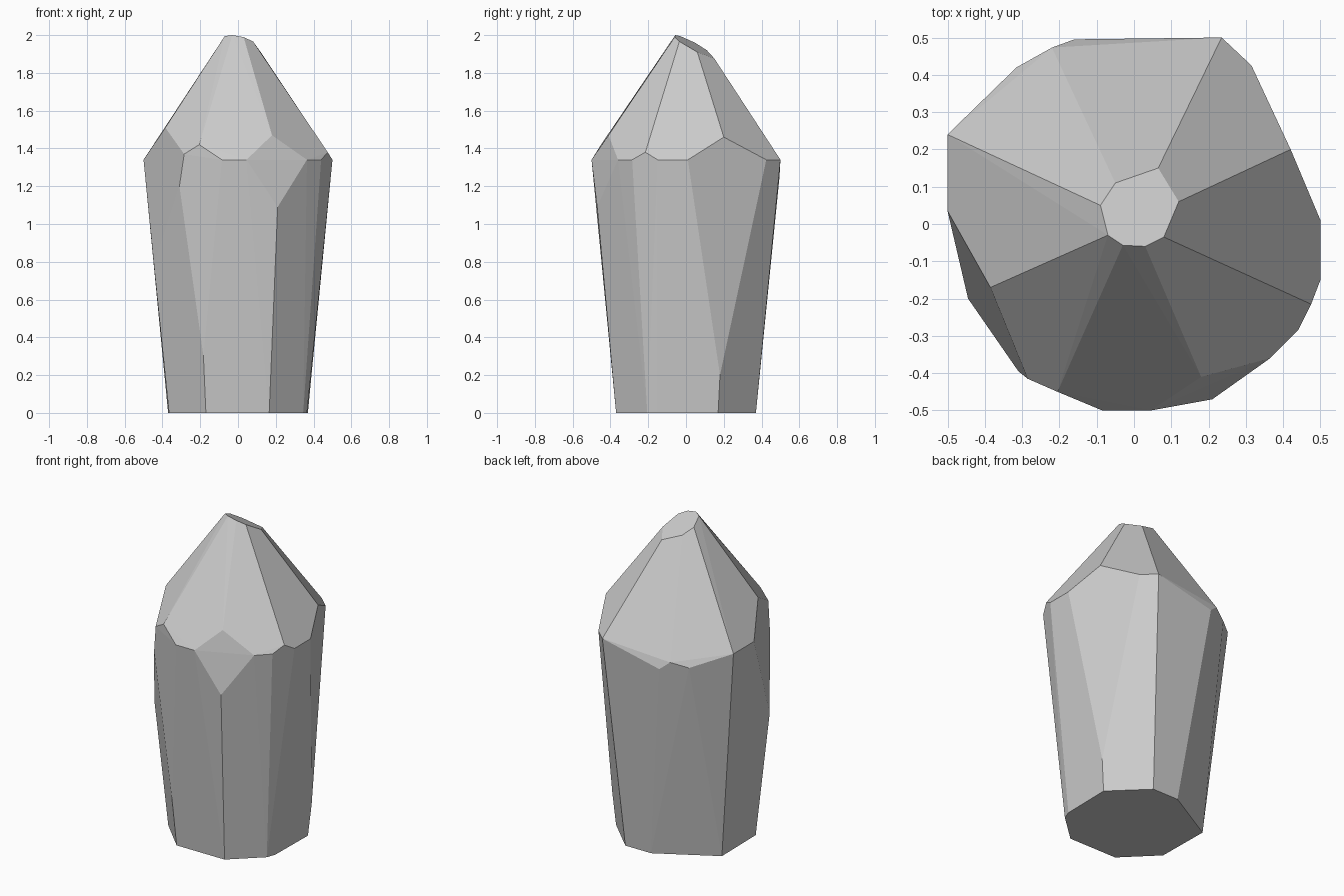
import bpy
import bmesh
from math import radians

# Remove the default object
default_cube = bpy.data.objects.get("Cube")
if default_cube:
    bpy.data.objects.remove(default_cube, do_unlink=True)


def make_material(name, color):
    material = bpy.data.materials.new(name)
    material.use_nodes = True
    material.diffuse_color = color
    shader = next(n for n in material.node_tree.nodes if n.type == 'BSDF_PRINCIPLED')
    shader.inputs["Base Color"].default_value = color
    return material


def at_height(outline, z):
    """Lift a flat outline to one level."""
    return [(x, y, z) for x, y in outline]


def tilted(outline):
    """Lift a flat outline onto the sloping plane of the broken tip."""
    return [(x, y, 2 - .207 * (x + .03) - .504 * (y + .057)) for x, y in outline]


def faceted_solid(name, points, material):
    """Wrap corner points in a solid with flat, merged facets."""
    bm = bmesh.new()
    for point in points:
        bm.verts.new(point)
    bmesh.ops.convex_hull(bm, input=bm.verts[:])
    unused = [v for v in bm.verts if not v.link_faces]
    bmesh.ops.delete(bm, geom=unused, context='VERTS')
    bmesh.ops.dissolve_limit(bm, angle_limit=radians(2),
                             verts=bm.verts[:], edges=bm.edges[:])
    bmesh.ops.recalc_face_normals(bm, faces=bm.faces[:])
    mesh = bpy.data.meshes.new(name)
    bm.to_mesh(mesh)
    bm.free()
    mesh.materials.append(material)
    solid = bpy.data.objects.new(name, mesh)
    bpy.context.scene.collection.objects.link(solid)
    return solid


# Small sloping facet at the tip
tip = tilted([(-.07, -.03), (-.03, -.057), (.03, -.06), (.08, -.035),
              (.12, .06), (.065, .15), (-.05, .11), (-.09, .05)])

# Widest ring, where the shaft meets the point
shoulder = at_height([(-.5, .24), (-.5, .035), (-.085, -.5), (.045, -.5),
                      (.365, -.36), (.44, -.285), (.5, -.15), (.5, .01),
                      (.315, .425), (.235, .5)], 1.34)

# Raised corners between the roof facets
peaks = [(-.385, -.17, 1.51), (-.285, -.415, 1.37), (-.205, -.45, 1.42),
         (.18, -.41, 1.47), (.475, -.215, 1.38), (.42, .2, 1.46)]

# Dropped corners of the chipped facets and the back
chips = [(.21, -.47, 1.09), (-.31, -.395, 1.2), (-.445, -.2, .78),
         (-.16, .495, 1.25), (-.22, .473, 1.3), (-.315, .42, 1.27)]

# Corners low on the shaft where an edge forks
forks = [(-.183, -.398, .3), (.389, .18, .2)]

# Flat foot
foot = at_height([(.165, .37), (.37, .17), (.365, -.15), (.345, -.205),
                  (.165, -.37), (-.17, -.37), (-.365, -.175),
                  (-.37, .17), (-.015, .37)], 0)

stone_grey = make_material("stone_grey", (.6, .6, .6, 1))
faceted_solid("crystal", tip + shoulder + peaks + chips + forks + foot, stone_grey)
